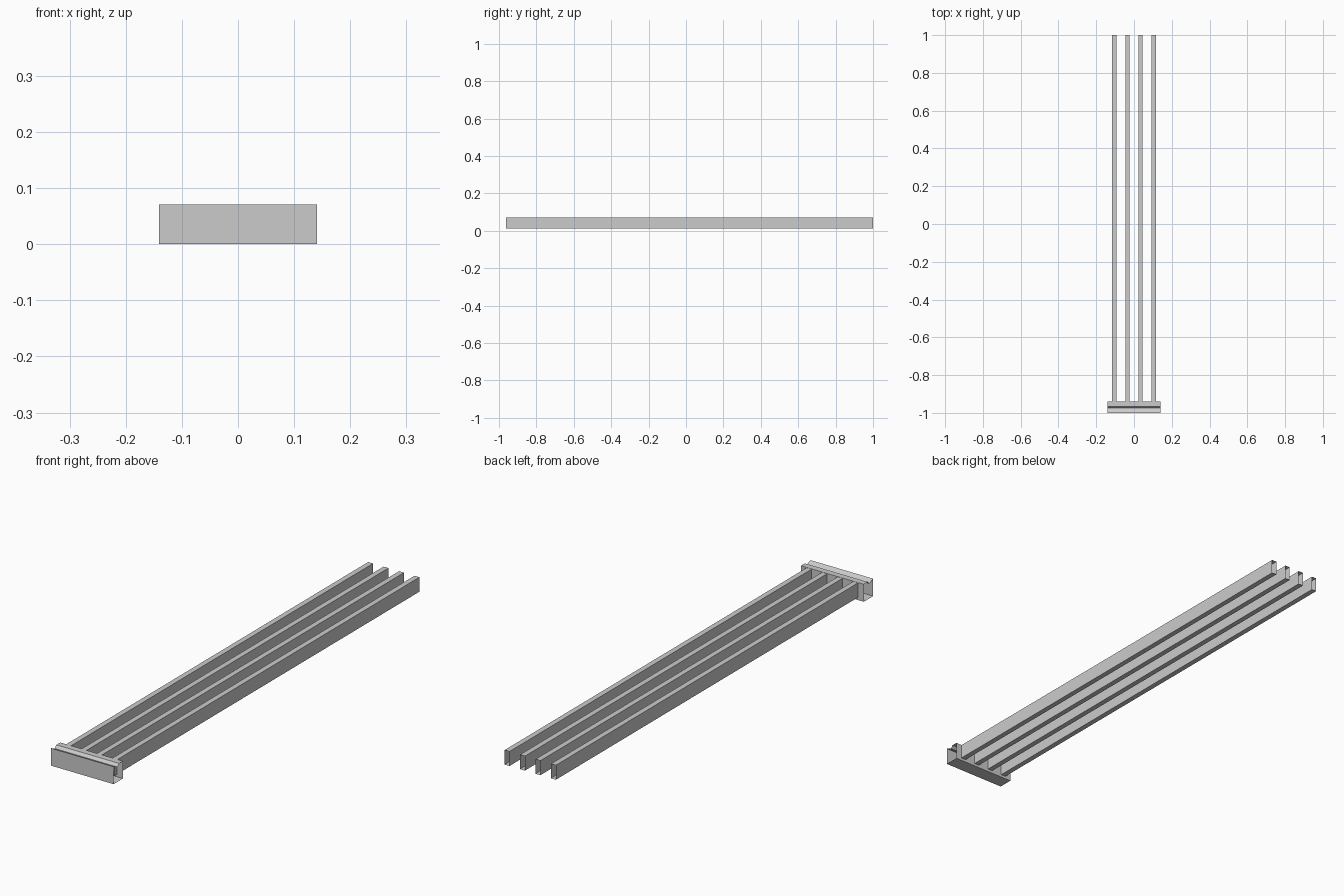
import bpy

if "Cube" in bpy.data.objects:
    bpy.data.objects.remove(bpy.data.objects["Cube"])


def open_extrusion(name, start, end):
    """Thin-walled, open-ended sleeve between two matching closed outlines."""
    n = len(start)
    faces = [(i, (i + 1) % n, n + (i + 1) % n, n + i) for i in range(n)]
    mesh = bpy.data.meshes.new(name)
    mesh.from_pydata(start + end, [], faces)
    mesh.update()
    obj = bpy.data.objects.new(name, mesh)
    bpy.context.collection.objects.link(obj)
    return obj


# End rail: open-ended sleeve with a shallow groove along the top
profile = [(-1.0, 0.0), (-0.94, 0.0), (-0.94, 0.071), (-0.965, 0.071),
           (-0.975, 0.060), (-1.0, 0.071)]
HALF = 0.141
open_extrusion("end_rail",
               [(HALF, y, z) for y, z in profile],
               [(-HALF, y, z) for y, z in profile])

# Four long hollow rectangular bars, tucked into the rail
W, Z0, Z1 = 0.011, 0.011, 0.070
for i in range(4):
    x = (i - 1.5) * 0.0695
    ring = [(x - W, Z0), (x + W, Z0), (x + W, Z1), (x - W, Z1)]
    open_extrusion(f"long_bar_{i + 1}",
                   [(px, -0.962, pz) for px, pz in ring],
                   [(px, 1.0, pz) for px, pz in ring][:])

# Make every sleeve's faces point outwards
for obj in bpy.context.collection.objects:
    centre = sum((v.co for v in obj.data.vertices), obj.data.vertices[0].co * 0)
    centre /= len(obj.data.vertices)
    if sum((p.center - centre).dot(p.normal) * p.area
           for p in obj.data.polygons) < 0:
        obj.data.flip_normals()
